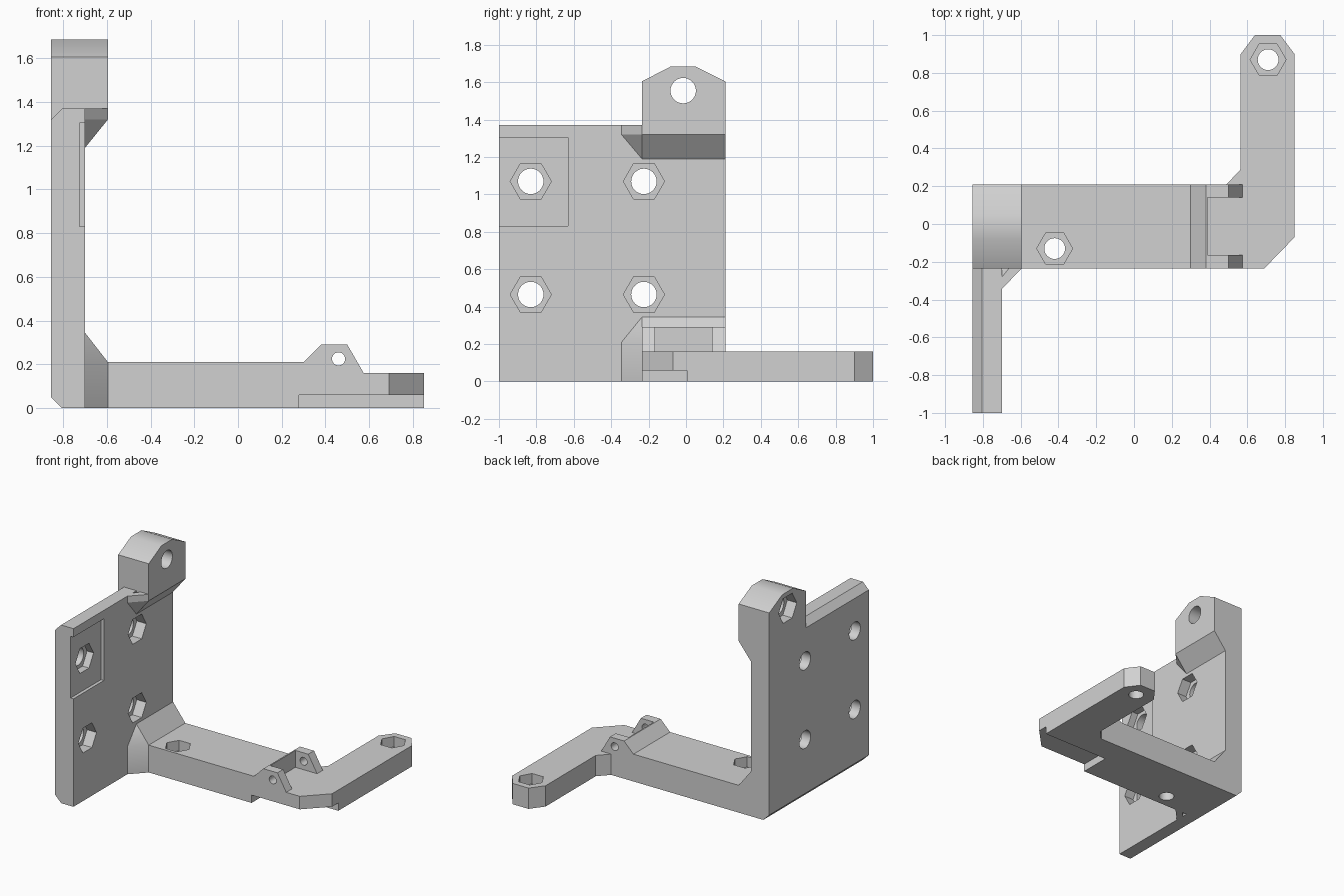
import bpy, bmesh, math
from mathutils import Vector

if "Cube" in bpy.data.objects:
    bpy.data.objects.remove(bpy.data.objects["Cube"], do_unlink=True)

grey = bpy.data.materials.new("light grey plastic")
grey.use_nodes = True
GREY = (0.64, 0.64, 0.64, 1)
grey.diffuse_color = GREY
grey.node_tree.nodes["Principled BSDF"].inputs["Base Color"].default_value = GREY


def finish(name, bm):
    bmesh.ops.recalc_face_normals(bm, faces=bm.faces)
    mesh = bpy.data.meshes.new(name)
    bm.to_mesh(mesh)
    bm.free()
    mesh.materials.append(grey)
    ob = bpy.data.objects.new(name, mesh)
    bpy.context.collection.objects.link(ob)
    return ob


def prism(name, axis, outline, lo, hi):
    """Extrude a 2D outline along an axis; the outline uses the other two axes in order."""
    def place(p, d):
        c = list(p)
        c.insert("xyz".index(axis), d)
        return Vector(c)
    bm = bmesh.new()
    face = bm.faces.new([bm.verts.new(place(p, lo)) for p in outline])
    ext = bmesh.ops.extrude_face_region(bm, geom=[face])
    moved = [g for g in ext["geom"] if isinstance(g, bmesh.types.BMVert)]
    bmesh.ops.translate(bm, verts=moved, vec=place((0, 0), hi - lo))
    return finish(name, bm)


def box(name, x0, x1, y0, y1, z0, z1):
    return prism(name, "z", [(x0, y0), (x1, y0), (x1, y1), (x0, y1)], z0, z1)


def ring(center, radius, sides):
    return [(center[0] + radius * math.cos(math.tau * i / sides),
             center[1] + radius * math.sin(math.tau * i / sides)) for i in range(sides)]


def hull(name, points):
    bm = bmesh.new()
    for p in points:
        bm.verts.new(p)
    res = bmesh.ops.convex_hull(bm, input=bm.verts)
    loose = {g for g in res["geom_interior"] + res["geom_unused"]
             if isinstance(g, bmesh.types.BMVert)}
    bmesh.ops.delete(bm, geom=list(loose), context="VERTS")
    return finish(name, bm)


def combine(target, other, operation):
    mod = target.modifiers.new(operation.lower(), "BOOLEAN")
    mod.operation, mod.object, mod.solver = operation, other, "EXACT"
    bpy.context.view_layer.objects.active = target
    bpy.ops.object.modifier_apply(modifier=mod.name)
    bpy.data.objects.remove(other, do_unlink=True)


FRONT, BACK = -0.235, 0.21      # depth of the main strip
OUT, IN, TIP = -0.855, -0.70, -0.595

# Upright and horizontal arm in one bent profile, with hinge bump
bracket = prism("bracket", "y", [
    (-0.805, 0), (0.575, 0), (0.575, 0.16), (0.50, 0.29), (0.38, 0.29), (0.30, 0.21),
    (TIP, 0.21), (IN, 0.345), (IN, 1.19), (TIP, 1.32), (TIP, 1.37), (OUT, 1.37),
    (OUT, 0.05)], FRONT, BACK)

# Mounting plate with chamfered outer edges
plate = prism("mounting_plate", "y", [
    (-0.805, 0), (IN, 0), (IN, 1.37), (-0.805, 1.37), (OUT, 1.32), (OUT, 0.05)], -1, -0.1)

# Lug on top of the upright
lug = prism("top_lug", "x", [
    (FRONT, 1.34), (BACK, 1.34), (BACK, 1.605), (0.05, 1.685), (-0.08, 1.685),
    (FRONT, 1.605)], OUT, TIP)

# Side arm that turns to the back
side_arm = prism("side_arm", "z", [
    (0.42, FRONT), (0.69, FRONT), (0.85, -0.07), (0.85, 0.90), (0.775, 1), (0.64, 1),
    (0.565, 0.90), (0.565, 0.29), (0.49, BACK), (0.42, BACK)], 0, 0.16)


# Corner gussets between plate and strip
def gusset(name, edge, knee, peak):
    wide = FRONT - 0.11
    pts = [(x, wide, z) for x in (IN, IN - 0.05) for z in (edge, knee)]
    pts += [(x, y, peak) for x in (IN, IN - 0.05) for y in (FRONT, -0.15)]
    pts += [(TIP, y, z) for y in (FRONT, -0.15) for z in (edge, knee)]
    return hull(name, pts)


for part in (plate, lug, side_arm, gusset("lower_gusset", 0, 0.21, 0.345),
             gusset("upper_gusset", 1.37, 1.32, 1.19)):
    combine(bracket, part, "UNION")

# Hinge pocket, underside step and square recess in the plate
cutters = [
    box("pocket_cut", 0.39, 0.70, -0.165, 0.14, 0.16, 0.5),
    box("step_cut", 0.28, 1, -0.5, 0.005, -0.1, 0.06),
    box("recess_cut", -0.725, -0.6, -1.1, -0.63, 0.83, 1.305),
    prism("pin_cut", "y", ring((0.46, 0.225), 0.03, 24), -0.5, 0.5),
]


# Bolt holes with hexagonal nut pockets
def bolt(axis, center, hole, nut, lo, hi):
    cutters.append(prism("bolt_cut", axis, ring(center, hole, 32), -1.2 if axis == "x" else -0.2,
                         -0.4 if axis == "x" else 0.5))
    cutters.append(prism("nut_cut", axis, ring(center, nut, 6), lo, hi))


for y in (-0.83, -0.225):
    for z in (0.465, 1.07):
        bolt("x", (y, z), 0.068, 0.11, IN - 0.08, IN + 0.06)
bolt("x", (-0.015, 1.555), 0.068, 0.11, OUT - 0.1, OUT + 0.08)
bolt("z", (-0.42, -0.13), 0.055, 0.095, 0.13, 0.4)
bolt("z", (0.71, 0.87), 0.055, 0.095, 0.08, 0.4)

for cutter in cutters:
    combine(bracket, cutter, "DIFFERENCE")

# Smooth round holes, keep edges sharp
bpy.ops.object.select_all(action="DESELECT")
bracket.select_set(True)
bpy.context.view_layer.objects.active = bracket
bpy.ops.object.shade_smooth_by_angle(angle=math.radians(30))
